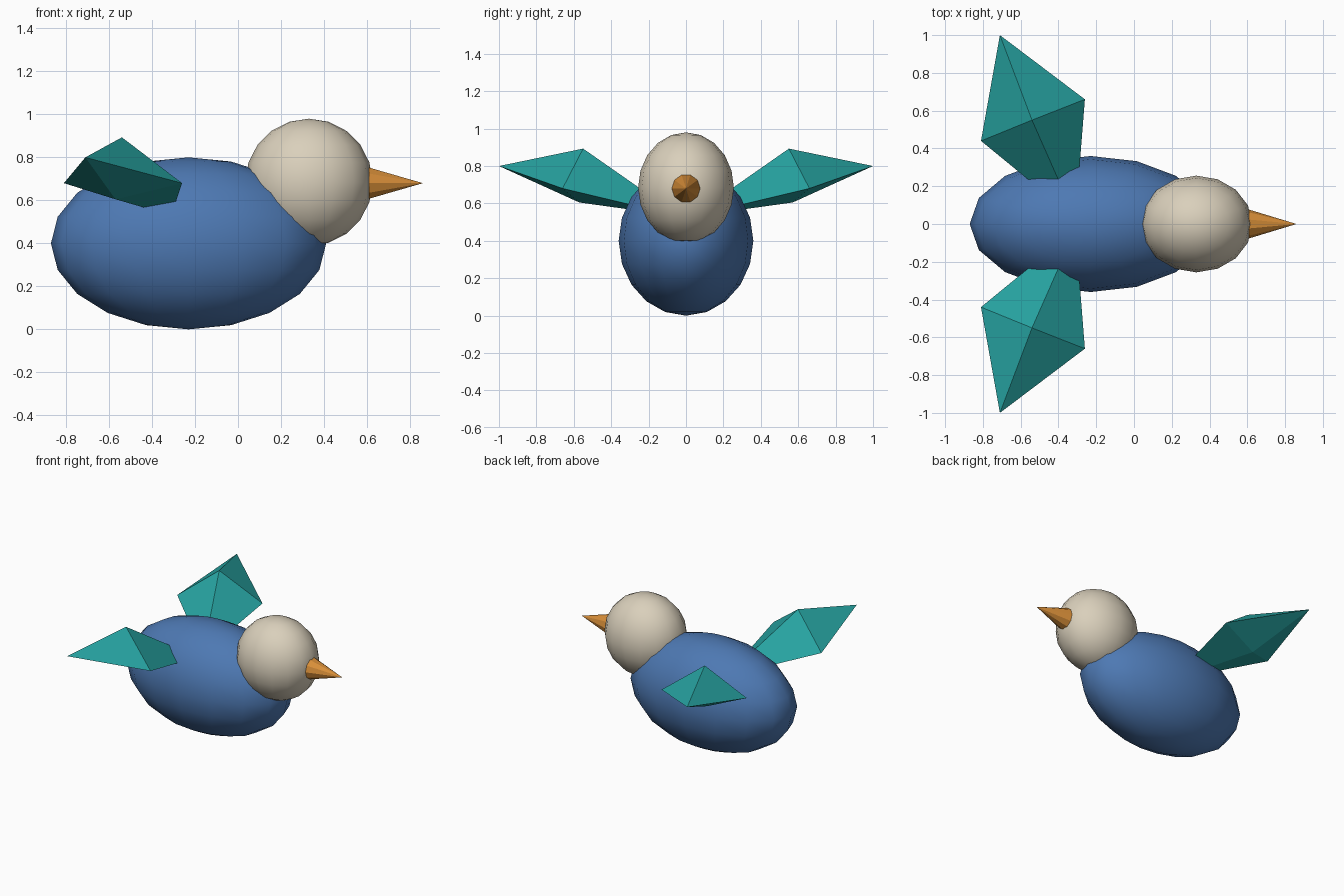
import bpy
import math
from mathutils import Vector

cube = bpy.data.objects.get("Cube")
if cube:
    bpy.data.objects.remove(cube, do_unlink=True)


def make_material(name, rgb):
    mat = bpy.data.materials.new(name)
    mat.use_nodes = True
    color = (*rgb, 1.0)
    mat.diffuse_color = color
    mat.node_tree.nodes["Principled BSDF"].inputs["Base Color"].default_value = color
    return mat


blue = make_material("feather_blue", (0.075, 0.19, 0.45))
cream = make_material("head_cream", (0.70, 0.63, 0.50))
teal = make_material("wing_teal", (0.02, 0.37, 0.36))
orange = make_material("beak_orange", (0.68, 0.27, 0.04))


def ellipsoid(name, center, radii, mat):
    bpy.ops.mesh.primitive_uv_sphere_add(segments=16, ring_count=10, radius=1, location=center)
    obj = bpy.context.object
    obj.name = name
    obj.scale = radii
    bpy.ops.object.transform_apply(location=False, rotation=False, scale=True)
    bpy.ops.object.shade_smooth()
    obj.data.materials.append(mat)
    return obj


# Rounded body and head
ellipsoid("body", (-0.23, 0, 0.4), (0.64, 0.36, 0.4), blue)
ellipsoid("head", (0.33, 0, 0.684), (0.296, 0.256, 0.296), cream)

# Faceted beak, pointing along +x
base_x, tip_x = 0.61, 0.86
bpy.ops.mesh.primitive_cone_add(vertices=10, radius1=0.076, radius2=0, depth=tip_x - base_x,
                                location=((base_x + tip_x) / 2, 0, 0.68),
                                rotation=(0, math.pi / 2, 0))
beak = bpy.context.object
beak.name = "beak"
beak.data.materials.append(orange)


# Wings: four-sided double pyramids rooted inside the body
def wing(name, side):
    tip = (-0.71, 1.0, 0.80)
    root = (-0.31, 0.03, 0.53)
    ring = [(-0.54, 0.55, 0.893),    # ridge
            (-0.26, 0.66, 0.68),     # leading corner
            (-0.57, 0.57, 0.605),    # underside
            (-0.81, 0.44, 0.68)]     # trailing corner
    verts = [Vector((x, y * side, z)) for x, y, z in [tip, root] + ring]
    faces = []
    for i in range(4):
        a, b = 2 + i, 2 + (i + 1) % 4
        for face in ((0, a, b), (1, b, a)):
            faces.append(face if side < 0 else face[::-1])
    # Keep every face pointing away from the wing centre
    centre = sum(verts, Vector()) / len(verts)
    outward = []
    for f in faces:
        p, q, r = (verts[i] for i in f)
        facing = (q - p).cross(r - p).dot((p + q + r) / 3 - centre)
        outward.append(f if facing > 0 else f[::-1])
    mesh = bpy.data.meshes.new(name)
    mesh.from_pydata(verts, [], outward)
    mesh.materials.append(teal)
    bpy.context.collection.objects.link(bpy.data.objects.new(name, mesh))


wing("front_wing", -1)
wing("back_wing", 1)
